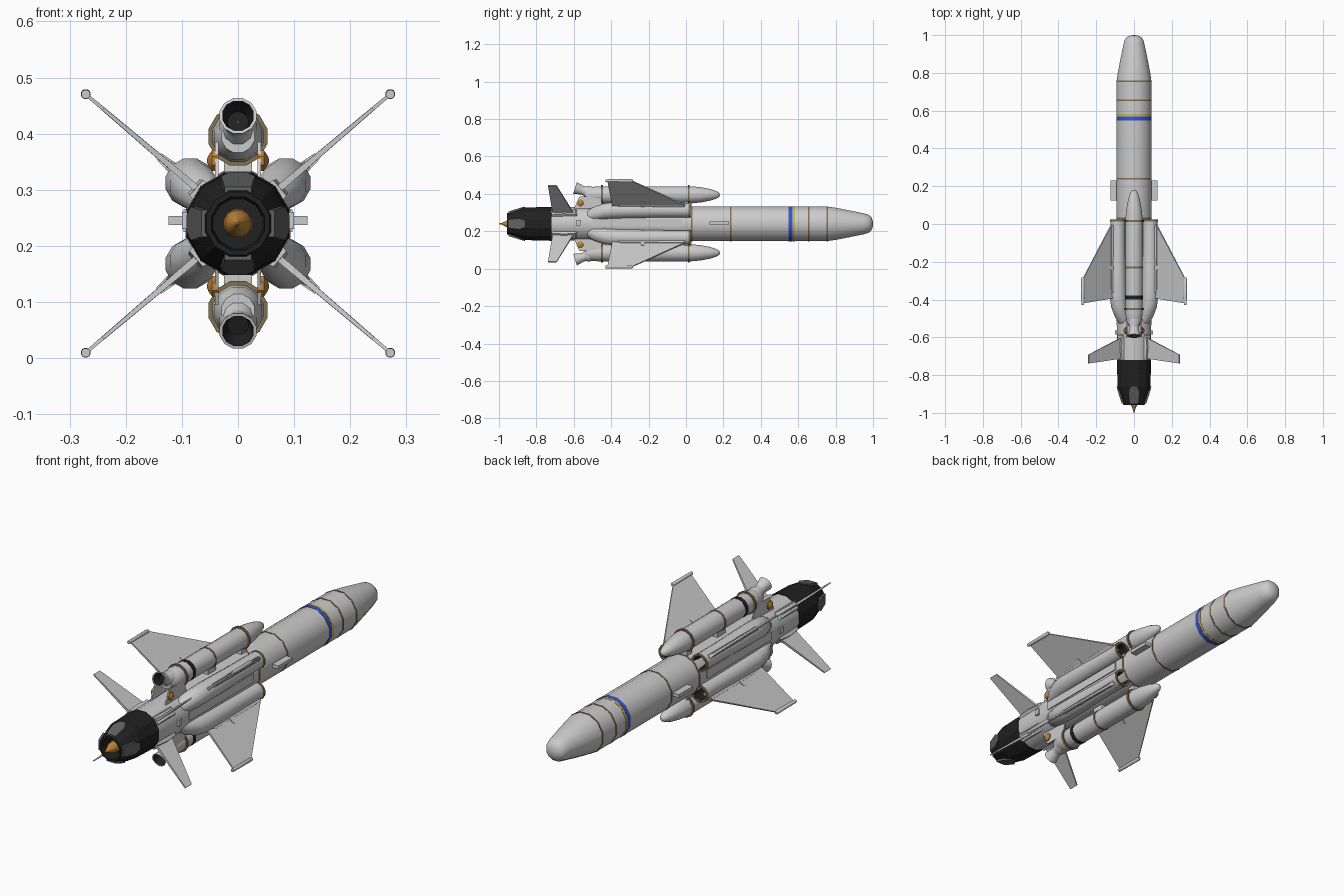
import bpy, bmesh, math
from mathutils import Vector

if "Cube" in bpy.data.objects:
    bpy.data.objects.remove(bpy.data.objects["Cube"])

ZC = 0.24                                   # height of the long axis
L = math.hypot(0.272, 0.231)
C, S = 0.272 / L, 0.231 / L                 # direction of the diagonal fins
QUADS = [(x, z) for x in (1, -1) for z in (1, -1)]


def mat(name, r, g, b):
    m = bpy.data.materials.new(name)
    m.diffuse_color = (r, g, b, 1)
    m.use_nodes = True
    m.node_tree.nodes["Principled BSDF"].inputs["Base Color"].default_value = m.diffuse_color
    return m


BLACK = mat("black", 0.015, 0.015, 0.015)
DARK = mat("dark_grey", 0.12, 0.12, 0.12)
TAN = mat("tan", 0.22, 0.17, 0.08)
ORANGE = mat("orange", 0.5, 0.23, 0.04)
BLUE = mat("blue", 0.04, 0.09, 0.6)
YELLOW = mat("yellow", 0.6, 0.5, 0.08)


def finish(bm, name, material=None, smooth=True):
    bmesh.ops.remove_doubles(bm, verts=bm.verts, dist=1e-5)
    bmesh.ops.recalc_face_normals(bm, faces=bm.faces)
    me = bpy.data.meshes.new(name)
    bm.to_mesh(me)
    bm.free()
    ob = bpy.data.objects.new(name, me)
    bpy.context.collection.objects.link(ob)
    if material:
        me.materials.append(material)
    if smooth:
        ob["smooth"] = True
    return ob


def loft(name, rings, axis=(0, 1, 0), n=12, material=None, smooth=True, closed=False):
    """Skin circles given as (centre, radius), all square to one axis."""
    q = Vector((0, 1, 0)).rotation_difference(Vector(axis))
    bm = bmesh.new()
    loops = []
    for c, r in rings:
        loops.append([bm.verts.new(Vector(c) + q @ Vector((
            r * math.cos(2 * math.pi * (i + 0.5) / n), 0,
            r * math.sin(2 * math.pi * (i + 0.5) / n)))) for i in range(n)])
    pairs = list(zip(loops, loops[1:] + (loops[:1] if closed else [])))
    for a, b in pairs[:len(loops) if closed else len(loops) - 1]:
        for i in range(n):
            j = (i + 1) % n
            bm.faces.new((a[i], a[j], b[j], b[i]))
    if not closed:
        bm.faces.new(loops[0])
        bm.faces.new(loops[-1])
    return finish(bm, name, material, smooth)


def lathe(name, prof, x=0, z=ZC, **kw):
    return loft(name, [((x, y, z), r) for y, r in prof], **kw)


def band(name, y, r, w=0.008, x=0, z=ZC, material=TAN):
    h = w / 2
    return lathe(name, [(y - h, r), (y + h, r), (y + h, r - 0.008), (y - h, r - 0.008)],
                 x, z, material=material, closed=True)


def plate(name, pts, place, material=None):
    """Prism from (u, v, half thickness) outline points, placed by a function."""
    bm = bmesh.new()
    a = [bm.verts.new(place(u, v, t)) for u, v, t in pts]
    b = [bm.verts.new(place(u, v, -t)) for u, v, t in pts]
    bm.faces.new(a)
    bm.faces.new(b)
    for i in range(len(pts)):
        j = (i + 1) % len(pts)
        bm.faces.new((a[i], a[j], b[j], b[i]))
    return finish(bm, name, material, False)


def box(name, lo, hi, material=None):
    bm = bmesh.new()
    bmesh.ops.create_cube(bm, size=1)
    for v in bm.verts:
        v.co = [(l + h) / 2 + c * (h - l) for l, h, c in zip(lo, hi, v.co)]
    return finish(bm, name, material, False)


# Main body and rounded nose
lathe("body", [(-0.72, 0.091), (-0.6, 0.093), (-0.5, 0.0955), (0.755, 0.0955)])
lathe("nose", [(0.755, 0.0955), (0.80, 0.089), (0.87, 0.075), (0.95, 0.058), (0.975, 0.051),
               (0.99, 0.039), (0.998, 0.02), (1.0, 0.002)])
for y in (0.755, 0.655, 0.24, 0.03):
    band("body_ring", y, 0.097)
band("blue_band", 0.559, 0.0968, 0.022, material=BLUE)
band("yellow_band", 0.577, 0.0968, 0.012, material=YELLOW)

# Black tail shroud, open at the back, with an orange spike
lathe("tail_shroud", [(-0.72, 0.094), (-0.86, 0.09), (-0.90, 0.079), (-0.957, 0.058),
                      (-0.957, 0.049), (-0.89, 0.045)], material=BLACK, smooth=False)
lathe("tail_spike", [(-0.89, 0.026), (-0.945, 0.024), (-0.97, 0.012), (-0.985, 0.005), (-1.0, 0.002)],
      material=ORANGE)

# Four grey petals on the tapering shroud
for k in range(4):
    ca, sa = round(math.cos(k * math.pi / 2)), round(math.sin(k * math.pi / 2))

    def on_taper(u, y, t, ca=ca, sa=sa):
        r = 0.088 - (-0.86 - y) * 0.32 + t
        return Vector((ca * r - sa * u, y, ZC + sa * r + ca * u))
    plate("tail_petal", [(-0.014, -0.86, 0.004), (0.014, -0.86, 0.004), (0.03, -0.89, 0.006),
                         (0.024, -0.95, 0.006), (-0.024, -0.95, 0.006), (-0.03, -0.89, 0.006)],
          on_taper, DARK)

# Diagonal air ducts, wings and tail fins
for sx, sz in QUADS:
    def diag(r, y, t=0, sx=sx, sz=sz):
        return Vector((sx * (r * C - t * S), y, ZC + sz * (r * S + t * C)))

    loft("air_duct", [(diag(d, y), r) for y, d, r in (
        (-0.05, 0.113, 0.028), (0.022, 0.113, 0.033), (0.022, 0.113, 0.04), (-0.12, 0.113, 0.04),
        (-0.25, 0.113, 0.043), (-0.38, 0.112, 0.045), (-0.44, 0.104, 0.043),
        (-0.49, 0.086, 0.038), (-0.53, 0.06, 0.032))])
    loft("duct_throat", [(diag(0.113, y), r) for y, r in (
        (0.021, 0.0325), (-0.05, 0.0275), (-0.05, 0.001), (-0.049, 0.001), (-0.049, 0.0268),
        (0.021, 0.0318))], material=BLACK, closed=True)
    p = diag(0.113, 0)
    band("duct_lip", 0.019, 0.042, 0.01, p.x, p.z)

    # Wing with tip pod, root rail and hinges
    plate("wing", [(0.12, 0.0, 0.006), (0.158, -0.005, 0.005), (0.352, -0.285, 0.003),
                   (0.352, -0.42, 0.003), (0.158, -0.395, 0.005), (0.12, -0.39, 0.006)], diag)
    plate("wing_root_rail", [(0.14, 0.0, 0.012), (0.163, -0.015, 0.007), (0.163, -0.35, 0.007),
                             (0.14, -0.39, 0.012)], diag)
    plate("wing_hinge", [(0.15, -0.22, 0.011), (0.185, -0.225, 0.007), (0.185, -0.24, 0.007),
                         (0.15, -0.245, 0.011)], diag)
    tip = diag(0.356, 0)
    lathe("wing_tip_pod", [(-0.43, 0.008), (-0.29, 0.009), (-0.284, 0.006)], tip.x, tip.z)

    plate("tail_fin", [(0.08, -0.59, 0.006), (0.11, -0.61, 0.006), (0.316, -0.692, 0.003),
                       (0.316, -0.738, 0.003), (0.27, -0.733, 0.0035), (0.11, -0.715, 0.006),
                       (0.08, -0.715, 0.006)], diag)
    plate("fin_root_fairing", [(0.08, -0.575, 0.022), (0.098, -0.59, 0.018),
                               (0.103, -0.65, 0.016), (0.098, -0.72, 0.018), (0.08, -0.72, 0.022)], diag)

    # Rear booster brace with orange valve
    plate("booster_brace", [(0.077, -0.6, 0.003), (0.077, -0.44, 0.003), (0.145, -0.46, 0.003),
                            (0.145, -0.57, 0.003)],
          lambda h, y, t, sx=sx, sz=sz: Vector((sx * (0.038 + t), y, ZC + sz * h)))
    vx, vz = sx * 0.046, ZC + sz * 0.112
    loft("valve", [((vx - sx * 0.01, -0.565, vz), 0.02), ((vx, -0.565, vz), 0.02),
                   ((vx + sx * 0.006, -0.565, vz), 0.011), ((vx + sx * 0.009, -0.565, vz), 0.004)],
         axis=(sx, 0, 0), n=8, material=ORANGE)

# Boosters above and below, with canted nozzles
for sz in (1, -1):
    z = ZC + sz * 0.155
    lathe("booster", [(0.181, 0.002), (0.178, 0.011), (0.165, 0.02), (0.13, 0.032), (0.08, 0.042),
                      (0.03, 0.047), (-0.47, 0.047), (-0.51, 0.043), (-0.54, 0.03)], 0, z)
    for y in (0.015, -0.23, -0.45):
        band("booster_ring", y, 0.054 if y != -0.23 else 0.049, 0.01, 0, z)
    band("booster_black_band", -0.39, 0.048, 0.022, 0, z, BLACK)
    ax = Vector((0, -1, sz * 0.32)).normalized()
    o = Vector((0, -0.5, ZC + sz * 0.162))

    def along(prof):
        return [(o + ax * d, r) for d, r in prof]
    loft("nozzle", along([(0.0, 0.036), (0.03, 0.034), (0.045, 0.025), (0.06, 0.025), (0.098, 0.034),
                          (0.098, 0.029), (0.06, 0.02)]), axis=ax)
    loft("nozzle_throat", along([(0.097, 0.0288), (0.0605, 0.0195), (0.0605, 0.001), (0.062, 0.001),
                                 (0.062, 0.019), (0.097, 0.028)]), axis=ax, material=BLACK, closed=True)
    # Front and middle booster mounts
    for y0, y1 in ((-0.01, 0.03), (-0.26, -0.2)):
        box("booster_mount", (-0.025, y0, ZC + sz * 0.1 - 0.02), (0.025, y1, ZC + sz * 0.1 + 0.02))

# Side lugs, small side boxes and side service rails
for sx in (1, -1):
    def side(name, x0, x1, y0, y1, h):
        a, b = sorted((sx * x0, sx * x1))
        box(name, (a, y0, ZC + 0.005 - h), (b, y1, ZC + 0.005 + h))
    side("side_lug", 0.08, 0.124, 0.125, 0.23, 0.008)
    side("side_box", 0.085, 0.1, -0.585, -0.565, 0.015)
    side("side_rail", 0.085, 0.097, -0.5, -0.02, 0.02)

# Smooth the round parts while keeping their edges
for ob in bpy.context.scene.objects:
    ob.select_set("smooth" in ob)
    if "smooth" in ob:
        bpy.context.view_layer.objects.active = ob
bpy.ops.object.shade_smooth_by_angle(angle=math.radians(40))
